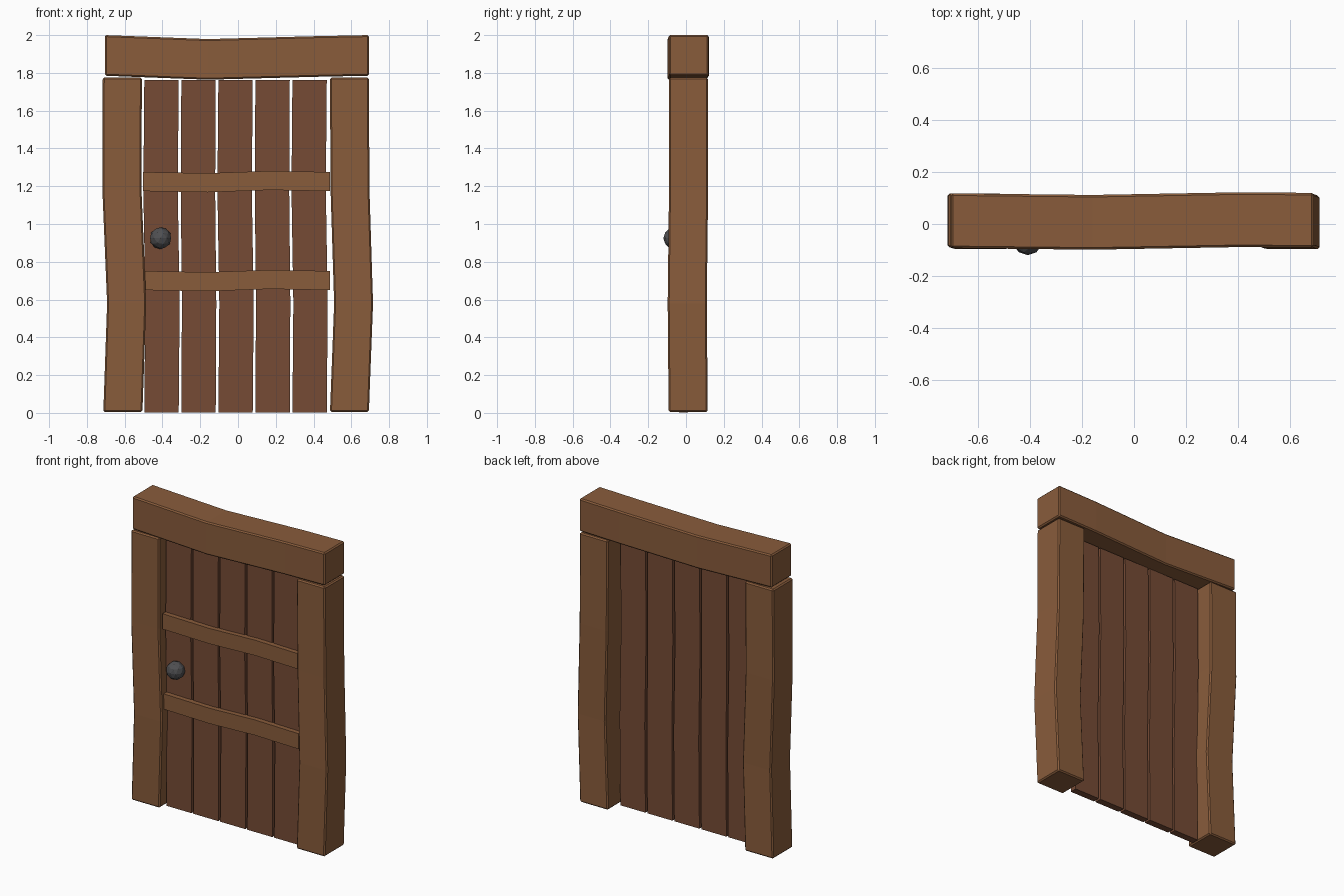
import bpy, bmesh
from mathutils import Vector

if "Cube" in bpy.data.objects:
    bpy.data.objects.remove(bpy.data.objects["Cube"])


def material(name, rgb):
    m = bpy.data.materials.new(name)
    m.diffuse_color = (*rgb, 1)
    m.use_nodes = True
    m.node_tree.nodes["Principled BSDF"].inputs["Base Color"].default_value = m.diffuse_color
    return m


frame_wood = material("frame_wood", (0.25, 0.107, 0.044))
plank_wood = material("plank_wood", (0.18, 0.07, 0.036))
iron = material("iron", (0.08, 0.08, 0.085))


def beam(name, axis, stations, a, b, mat, bevel=0.0):
    """Bent beam along x or z; stations are (position, side shift, depth shift).
    a = side range (x for upright, z for lying), b = y range."""
    bm = bmesh.new()
    rings = []
    for t, s, d in stations:
        ring = []
        for u, y in ((a[0], b[0]), (a[1], b[0]), (a[1], b[1]), (a[0], b[1])):
            p = (u + s, y + d, t) if axis == 'z' else (t, y + d, u + s)
            ring.append(bm.verts.new(Vector(p)))
        rings.append(ring)
    for r, q in zip(rings, rings[1:]):
        for i in range(4):
            j = (i + 1) % 4
            bm.faces.new((r[i], r[j], q[j], q[i]))
    bm.faces.new(rings[0])
    bm.faces.new(rings[-1])
    bmesh.ops.recalc_face_normals(bm, faces=bm.faces)
    me = bpy.data.meshes.new(name)
    bm.to_mesh(me)
    bm.free()
    me.materials.append(mat)
    ob = bpy.data.objects.new(name, me)
    bpy.context.collection.objects.link(ob)
    if bevel:
        mod = ob.modifiers.new("bevel", 'BEVEL')
        mod.width = bevel
        mod.segments = 1
        mod.limit_method = 'ANGLE'
    return ob


# Door posts, bent at thirds of their height
beam("left_post", 'z', [(0.005, 0, 0), (0.58, 0.02, -0.005), (1.18, -0.005, 0.002), (1.775, -0.003, 0.002)],
     (-0.713, -0.506), (-0.092, 0.115), frame_wood, 0.008)
beam("right_post", 'z', [(0.005, 0, 0), (0.58, 0.022, -0.005), (1.18, 0.003, 0.002), (1.775, 0, 0.002)],
     (0.487, 0.693), (-0.092, 0.115), frame_wood, 0.008)

# Sagging lintel
beam("lintel", 'x', [(-0.705, 0, 0), (-0.16, -0.021, -0.006), (0.4, -0.006, 0.004), (0.693, 0, 0.002)],
     (1.785, 2.0), (-0.093, 0.118), frame_wood, 0.008)

# Five planks
for i in range(5):
    w = 0.005 if i % 2 == 0 else 0.003
    x = -0.405 + 0.196 * i
    beam(f"plank_{i + 1}", 'z', [(0.003, 0, 0), (0.58, w, 0), (1.18, -w, 0), (1.762, 0, 0)],
         (x - 0.091, x + 0.091), (-0.036, 0.01), plank_wood)

# Cross straps
for name, z, x0 in (("lower_strap", 0.65, -0.492), ("upper_strap", 1.174, -0.502)):
    beam(name, 'x', [(x0, 0, 0), (-0.16, -0.006, 0), (0.17, 0.006, 0), (0.487, 0, 0)],
         (z, z + 0.101), (-0.068, -0.03), frame_wood)

# Door knob
bpy.ops.mesh.primitive_ico_sphere_add(subdivisions=2, radius=0.058, location=(-0.41, -0.062, 0.925))
knob = bpy.context.object
knob.name = "door_knob"
knob.data.materials.append(iron)
